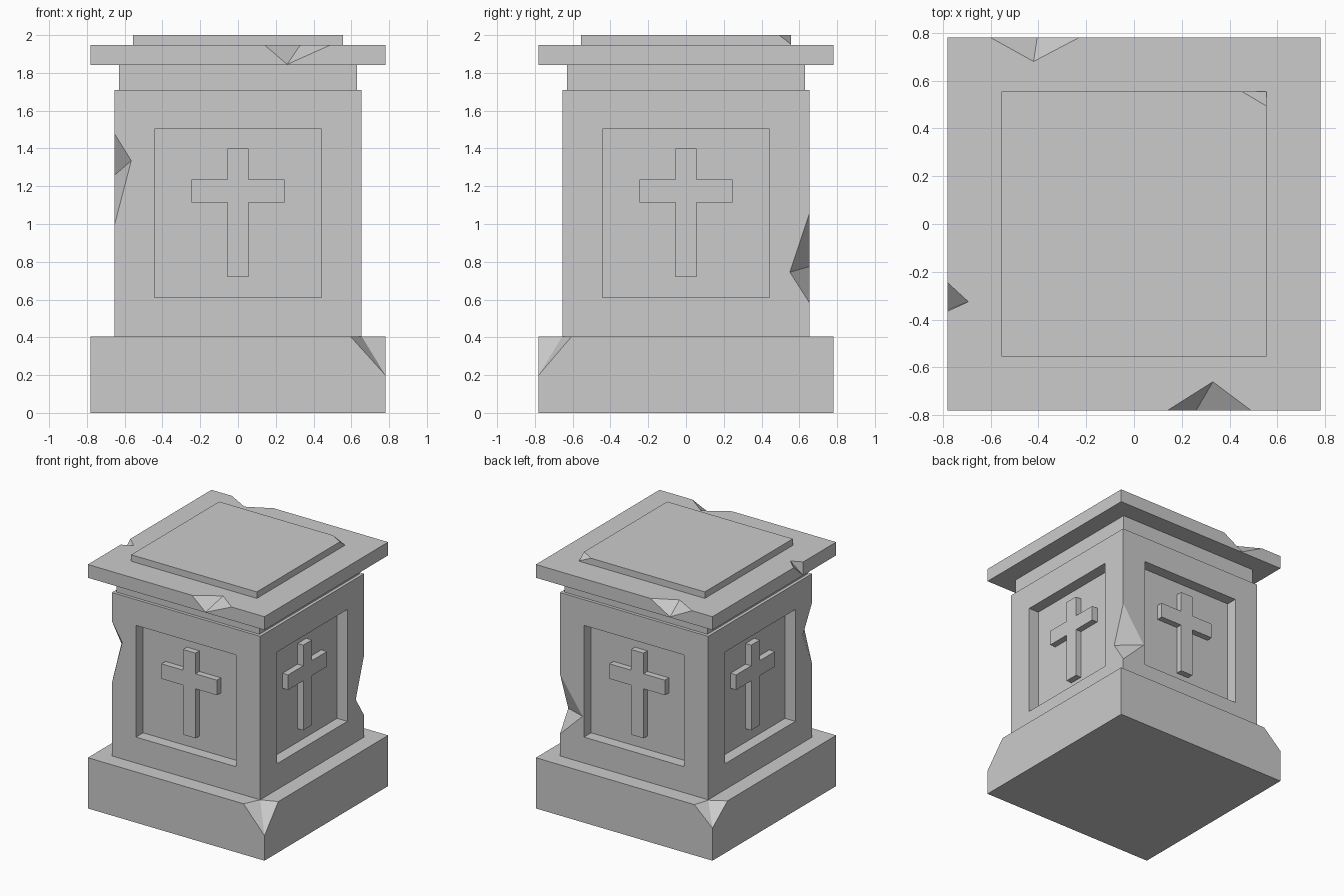
import bpy, bmesh, math
from mathutils import Vector, Matrix

if "Cube" in bpy.data.objects:
    bpy.data.objects.remove(bpy.data.objects["Cube"])


def finish(name, bm):
    bmesh.ops.recalc_face_normals(bm, faces=bm.faces)
    mesh = bpy.data.meshes.new(name)
    bm.to_mesh(mesh)
    bm.free()
    ob = bpy.data.objects.new(name, mesh)
    bpy.context.scene.collection.objects.link(ob)
    return ob


def box(name, x, y, z):
    """Box from (min, max) pairs."""
    bm = bmesh.new()
    bmesh.ops.create_cube(bm, size=1)
    for v in bm.verts:
        v.co = [(a + b) / 2 + c * (b - a) for (a, b), c in zip((x, y, z), v.co)]
    return finish(name, bm)


def block(name, half, z0, z1):
    return box(name, (-half, half), (-half, half), (z0, z1))


def cut(target, cutter):
    mod = target.modifiers.new("cut", 'BOOLEAN')
    mod.operation = 'DIFFERENCE'
    mod.solver = 'EXACT'
    mod.object = cutter
    bpy.context.view_layer.update()
    bpy.context.view_layer.objects.active = target
    bpy.ops.object.modifier_apply(modifier=mod.name)
    bpy.data.objects.remove(cutter)


def chip(target, points, out):
    """Knock off a faceted chip: hull of surface points plus an outside point."""
    bm = bmesh.new()
    for p in points + [out]:
        bm.verts.new(p)
    bmesh.ops.convex_hull(bm, input=bm.verts)
    cut(target, finish("chip_cutter", bm))


# Stacked stone blocks
H, B = 0.78, 0.655
base = block("base", H, 0, 0.405)
body = block("body", B, 0.405, 1.71)
block("neck", 0.63, 1.71, 1.842)
slab = block("cap_slab", H, 1.842, 1.948)
top = block("top_plate", 0.555, 1.948, 2.0)

# Recessed panel with a raised cross on each side
FLOOR = B - 0.09
half_cross = [(0.055, 0.72), (0.055, 1.115), (0.245, 1.115),
              (0.245, 1.235), (0.055, 1.235), (0.055, 1.40)]
outline = half_cross + [(-x, z) for x, z in reversed(half_cross)]
for i, side in enumerate(("front", "right", "back", "left")):
    turn = Matrix.Rotation(i * math.pi / 2, 4, 'Z')
    cutter = box("panel_cutter", (-0.443, 0.443), (-0.9, -FLOOR), (0.612, 1.504))
    cutter.data.transform(turn)
    cut(body, cutter)
    bm = bmesh.new()
    face = bm.faces.new([bm.verts.new((x, -FLOOR, z)) for x, z in outline])
    ext = bmesh.ops.extrude_face_region(bm, geom=[face])
    bmesh.ops.translate(bm, vec=(0, -0.05, 0),
                        verts=[g for g in ext["geom"] if isinstance(g, bmesh.types.BMVert)])
    cross = finish(side + "_cross", bm)
    cross.data.transform(turn)

# Chips on the body's vertical edges
chip(body, [(-B, -B, 1.48), (-B, -B, 0.99), (-0.565, -B, 1.335), (-B, -0.535, 1.257)],
     (-0.8, -0.8, 1.28))
chip(body, [(B, B, 1.06), (B, B, 0.58), (B, 0.55, 0.745), (0.455, B, 0.775)],
     (0.8, 0.8, 0.77))

# Chips on two base corners
T = 0.405
chip(base, [(0.595, -H, T), (H, -0.605, T), (0.655, -0.655, T), (H, -H, 0.2)],
     (0.9, -0.9, 0.55))
chip(base, [(-0.62, H, T), (-H, 0.59, T), (-0.66, 0.66, T), (-H, H, 0.26)],
     (-0.9, 0.9, 0.55))

# Chips on the cap slab edges
S = 1.948
chip(slab, [(0.14, -H, S), (0.49, -H, S), (0.33, -0.66, S), (0.26, -H, 1.845)],
     (0.31, -0.85, 2.02))
chip(slab, [(-0.60, H, S), (-0.23, H, S), (-0.42, 0.68, S), (-0.405, H, 1.847)],
     (-0.41, 0.85, 2.02))
chip(slab, [(-H, -0.245, S), (-H, -0.365, S), (-0.693, -0.325, S), (-H, -0.36, 1.845)],
     (-0.85, -0.31, 2.02))

# Broken corner of the top plate
chip(top, [(0.45, 0.555, 2.0), (0.555, 0.493, 2.0), (0.555, 0.555, 1.952)],
     (0.62, 0.62, 2.05))
